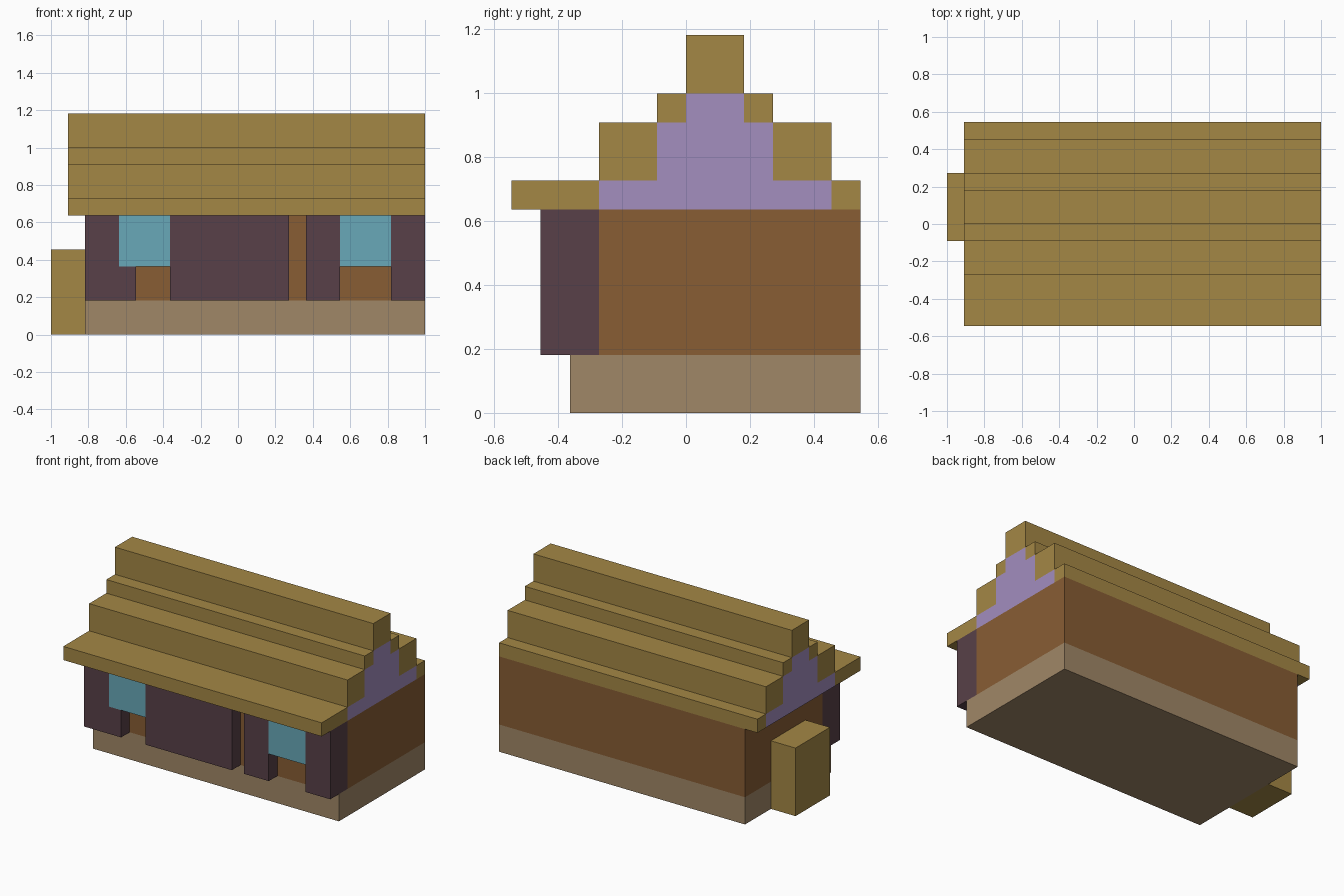
import bpy, bmesh
from mathutils import Vector

U = 1 / 11  # one block

cube = bpy.data.objects.get("Cube")
if cube:
    bpy.data.objects.remove(cube)


def material(name, rgb):
    lin = [((c / 255 + 0.055) / 1.055) ** 2.4 for c in rgb] + [1]
    m = bpy.data.materials.new(name)
    m.use_nodes = True
    m.diffuse_color = lin
    bsdf = next(n for n in m.node_tree.nodes if n.type == 'BSDF_PRINCIPLED')
    bsdf.inputs["Base Color"].default_value = lin
    return m


straw = material("straw_yellow", (164, 135, 69))
stone = material("tan_stone", (160, 135, 103))
wood = material("brown_wood", (136, 93, 52))
dark = material("dark_plum", (88, 64, 72))
glass = material("window_blue", (104, 168, 184))
lilac = material("gable_lilac", (163, 142, 191))


def prism(name, profile, axis, lo, hi, mats, paint=None):
    """Extrude a block-unit profile along x (points y, z) or y (points x, z)."""
    bm = bmesh.new()
    place = (lambda a, b: (lo, a, b)) if axis == 'x' else (lambda a, b: (a, lo, b))
    face = bm.faces.new([bm.verts.new(Vector(place(a, b)) * U) for a, b in profile])
    new = bmesh.ops.extrude_face_region(bm, geom=[face])["geom"]
    step = Vector(((hi - lo) * U, 0, 0) if axis == 'x' else (0, (hi - lo) * U, 0))
    bmesh.ops.translate(bm, vec=step, verts=[v for v in new if isinstance(v, bmesh.types.BMVert)])
    if paint:
        paint(bm)
    bmesh.ops.recalc_face_normals(bm, faces=bm.faces)
    mesh = bpy.data.meshes.new(name)
    bm.to_mesh(mesh)
    bm.free()
    for m in mats:
        mesh.materials.append(m)
    ob = bpy.data.objects.new(name, mesh)
    bpy.context.collection.objects.link(ob)
    return ob


def box(name, x, y, z, mats, paint=None):
    rect = [(y[0], z[0]), (y[1], z[0]), (y[1], z[1]), (y[0], z[1])]
    return prism(name, rect, 'x', x[0], x[1], mats, paint)


def dark_corners(bm):
    # the front block of each end wall is a dark corner post
    bmesh.ops.bisect_plane(bm, geom=bm.verts[:] + bm.edges[:] + bm.faces[:],
                           plane_co=(0, -3 * U, 0), plane_no=(0, 1, 0))
    bm.normal_update()
    for f in bm.faces:
        if abs(f.normal.x) > 0.9 and f.calc_center_median().y < -3 * U:
            f.material_index = 1


# Foundation, walls and side chimney block
box("foundation", (-9, 11), (-4, 6), (0, 2), [stone])
box("walls", (-9, 11), (-4, 6), (2, 7), [wood, dark], dark_corners)
box("side_block", (-11, -9), (-1, 3), (0, 5), [straw])

# Raised front panels; the left one is notched around its window
prism("front_panel_end", [(-9, 2), (-6, 2), (-6, 4), (-7, 4), (-7, 7), (-9, 7)],
      'y', -5, -4, [dark])
for name, x in (("middle", (-4, 3)), ("post", (4, 6)), ("corner", (9, 11))):
    box("front_panel_" + name, x, (-5, -4), (2, 7), [dark])

# Windows, flush with the panels
for i, x in enumerate(((-7, -4), (6, 9))):
    box(f"window_{i + 1}", x, (-5, -4), (4, 7), [glass])

# Stepped gable core, seen at both roof ends
prism("gable", [(-3, 7), (5, 7), (5, 8), (3, 8), (3, 10), (2, 10), (2, 11),
                (0, 11), (0, 10), (-1, 10), (-1, 8), (-3, 8)], 'x', -10, 11, [lilac])

# Roof steps on each side of the gable, then the ridge
steps = (((-6, -3), (5, 6), (7, 8)), ((-3, -1), (3, 5), (8, 10)), ((-1, 0), (2, 3), (10, 11)))
for i, (front, back, z) in enumerate(steps):
    box(f"roof_step_front_{i + 1}", (-10, 11), front, z, [straw])
    box(f"roof_step_back_{i + 1}", (-10, 11), back, z, [straw])
box("roof_ridge", (-10, 11), (0, 2), (11, 13), [straw])
